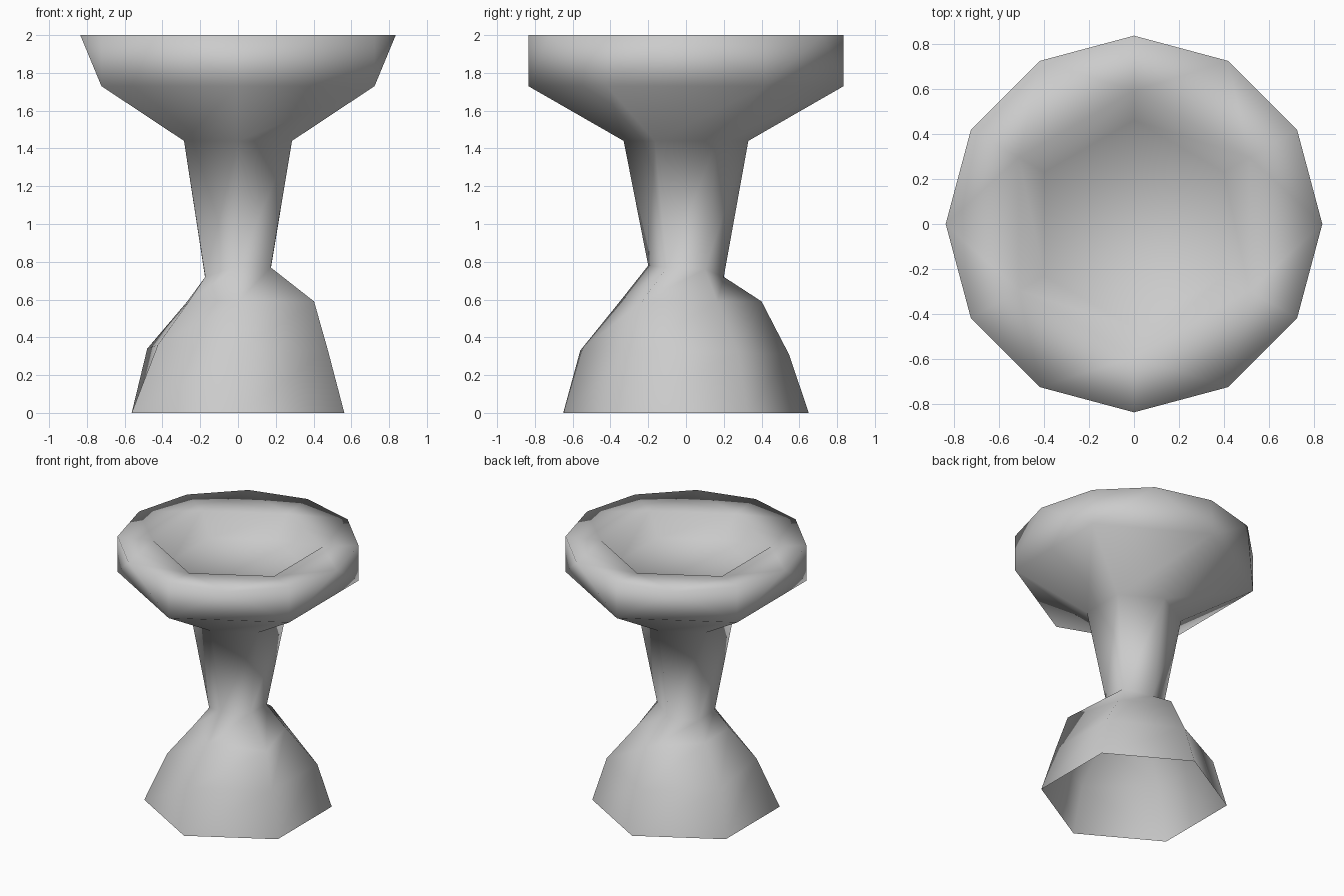
import bpy, bmesh, math

if "Cube" in bpy.data.objects:
    bpy.data.objects.remove(bpy.data.objects["Cube"])

SIDES = 6
bm = bmesh.new()


def ring(radii, heights, count=SIDES):
    """Polygon ring starting at the front corner, counter-clockwise."""
    if not isinstance(radii, (list, tuple)):
        radii = [radii] * count
    if not isinstance(heights, (list, tuple)):
        heights = [heights] * count
    verts = []
    for i in range(count):
        a = -math.pi / 2 + 2 * math.pi * i / count
        verts.append(bm.verts.new((radii[i] * math.cos(a), radii[i] * math.sin(a), heights[i])))
    return verts


def bridge(low, high):
    """Quads between two rings of equal count."""
    n = len(low)
    for i in range(n):
        j = (i + 1) % n
        bm.faces.new((low[i], low[j], high[j], high[i]))


def bridge_double(hexa, dodeca, flip=False):
    """Triangles between a six-sided ring and a twelve-sided ring."""
    for i in range(SIDES):
        a, b = hexa[i], hexa[(i + 1) % SIDES]
        ra, m, rb = dodeca[2 * i], dodeca[2 * i + 1], dodeca[(2 * i + 2) % 12]
        for tri in ((a, b, m), (a, m, ra), (b, rb, m)):
            bm.faces.new(tri[::-1] if flip else tri)


# Base: open underneath, uneven shoulders
foot = ring(0.65, 0)
belly = ring([0.56, 0.55, 0.55, 0.545, 0.555, 0.49], [0.33, 0.33, 0.32, 0.31, 0.34, 0.36])
shoulder = ring([0.35, 0.465, 0.33, 0.40, 0.31, 0.30], 0.59)
# Stem
waist = ring(0.2, [0.78, 0.77, 0.76, 0.72, 0.71, 0.72])
neck = ring(0.33, 1.44)
# Bowl: outside, rim, shallow dish
bowl = ring(0.835, 1.73)
rim = ring(0.835, 2.0, 12)
lip = ring(0.59, 1.98)
dish = ring(0.46, 1.83)

for low, high in ((foot, belly), (belly, shoulder), (shoulder, waist), (waist, neck), (neck, bowl)):
    bridge(low, high)
bridge_double(bowl, rim)
bridge_double(lip, rim, flip=True)
bridge(lip, dish)
bm.faces.new(dish)

bmesh.ops.recalc_face_normals(bm, faces=bm.faces)
for f in bm.faces:
    f.smooth = True

mesh = bpy.data.meshes.new("pedestal_cup")
bm.to_mesh(mesh)
bm.free()
cup = bpy.data.objects.new("pedestal_cup", mesh)
bpy.context.collection.objects.link(cup)

grey = bpy.data.materials.new("light_grey")
grey.diffuse_color = (0.6, 0.6, 0.6, 1)
grey.use_nodes = True
grey.node_tree.nodes["Principled BSDF"].inputs["Base Color"].default_value = grey.diffuse_color
mesh.materials.append(grey)
